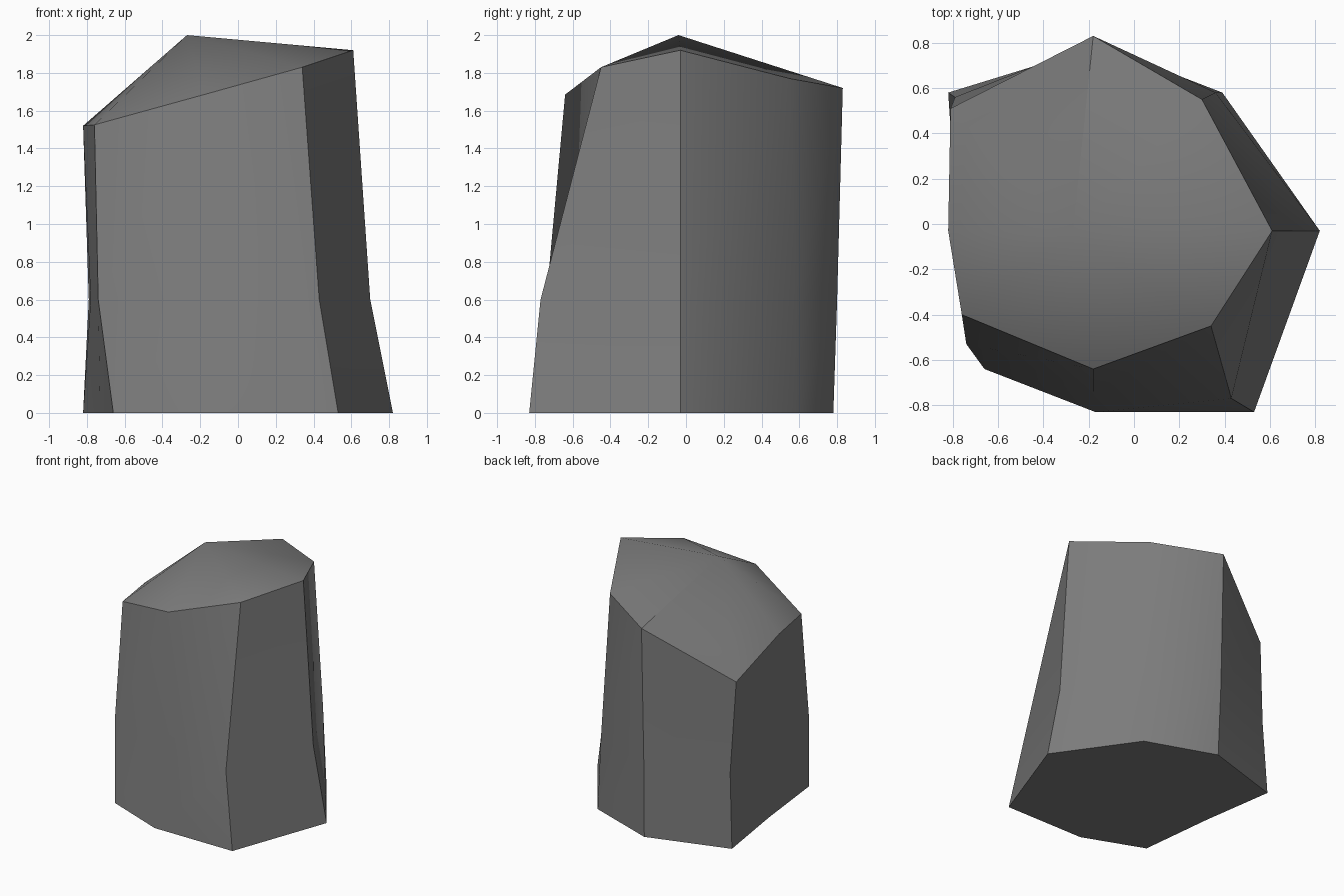
import bpy
import bmesh
import math

# Remove the default cube
default_cube = bpy.data.objects.get("Cube")
if default_cube:
    bpy.data.objects.remove(default_cube, do_unlink=True)

# Stone colour
stone = bpy.data.materials.new("dark grey stone")
stone.use_nodes = True
grey = (0.2, 0.2, 0.2, 1)
stone.diffuse_color = grey
shader = stone.node_tree.nodes["Principled BSDF"]
shader.inputs["Base Color"].default_value = grey
shader.inputs["Roughness"].default_value = 0.9

# Three eight-sided cross-sections, counter-clockwise from the back
foot_ring = [(-.17, .78), (-.82, .58), (-.73, -.02), (-.66, -.64),
             (-.17, -.83), (.53, -.83), (.82, -.03), (.39, .58)]
waist_ring = [(-.18, .8), (-.79, .56), (-.78, -.03), (-.74, -.53),
              (-.18, -.74), (.43, -.77), (.7, -.03), (.36, .58)]
crown_ring = [(-.18, .83), (-.81, .51), (-.82, -.03), (-.76, -.4),
              (-.18, -.64), (.34, -.45), (.61, -.03), (.3, .55)]
crown_heights = [1.72, 1.33, 1.52, 1.525, 1.685, 1.83, 1.92, 1.77]
waist_height = 0.6
peak_point = (-.27, -.04, 2)


def add_ring(bm, outline, heights):
    """Add one closed cross-section of vertices."""
    return [bm.verts.new((x, y, z)) for (x, y), z in zip(outline, heights)]


def bridge(bm, lower, upper):
    """Join two rings with a band of side faces."""
    count = len(lower)
    for i in range(count):
        j = (i + 1) % count
        bm.faces.new((lower[i], lower[j], upper[j], upper[i]))


bm = bmesh.new()
sides = len(foot_ring)
foot = add_ring(bm, foot_ring, [0] * sides)
waist = add_ring(bm, waist_ring, [waist_height] * sides)
crown = add_ring(bm, crown_ring, crown_heights)

# Sides
bridge(bm, foot, waist)
bridge(bm, waist, crown)

# Flat base and slanted, low-peaked top
bm.faces.new(foot)
peak = bm.verts.new(peak_point)
for i in range(sides):
    bm.faces.new((crown[i], crown[(i + 1) % sides], peak))

bmesh.ops.recalc_face_normals(bm, faces=bm.faces)
mesh = bpy.data.meshes.new("rock")
bm.to_mesh(mesh)
bm.free()
mesh.materials.append(stone)

rock = bpy.data.objects.new("rock", mesh)
bpy.context.collection.objects.link(rock)

# Soft facets with crisp corners
bpy.ops.object.select_all(action="DESELECT")
rock.select_set(True)
bpy.context.view_layer.objects.active = rock
bpy.ops.object.shade_smooth_by_angle(angle=math.radians(40))
